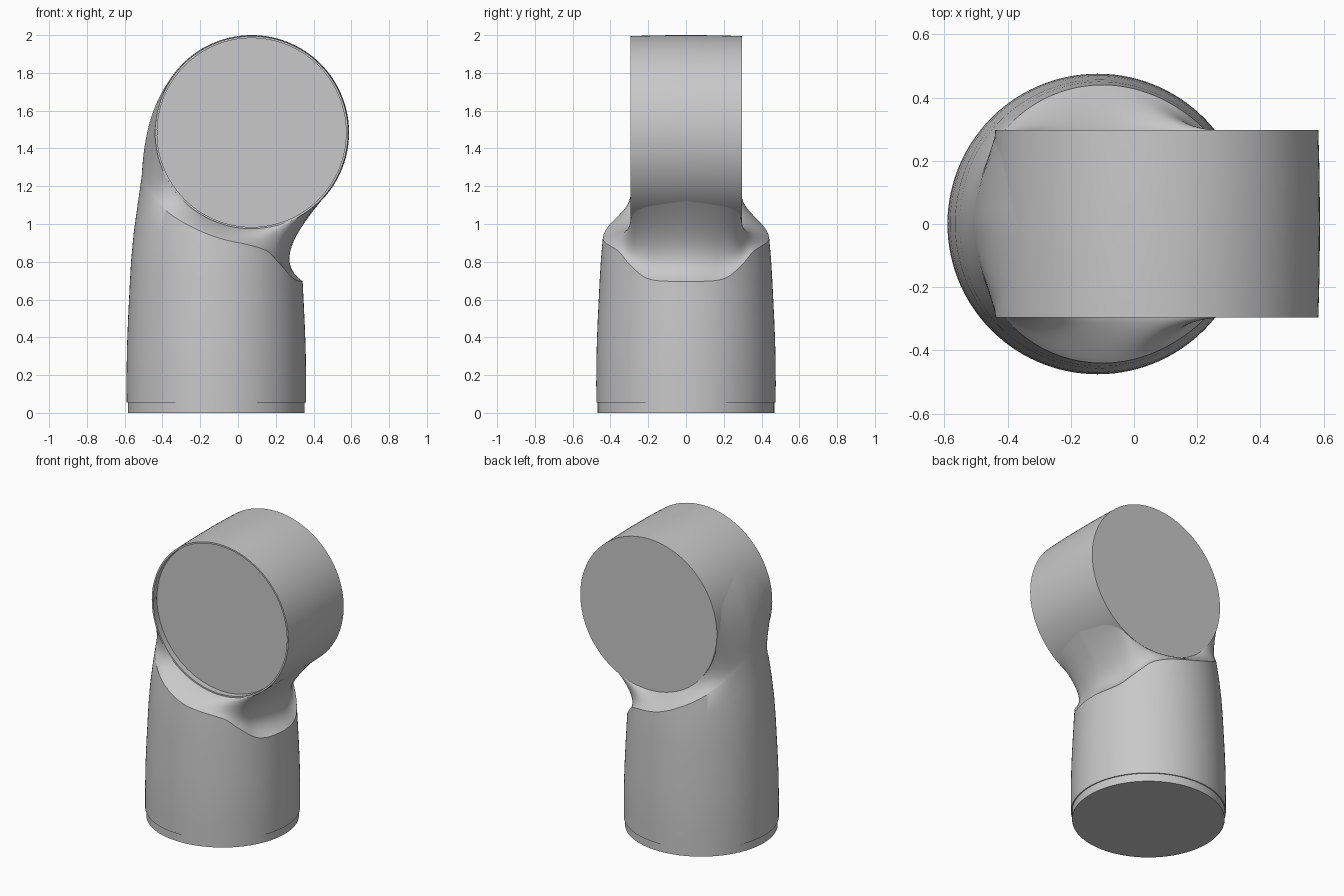
import bpy, bmesh, math
from mathutils import Vector

cube = bpy.data.objects.get("Cube")
if cube:
    bpy.data.objects.remove(cube, do_unlink=True)

grey = bpy.data.materials.new("plain grey")
grey.use_nodes = True
COLOUR = (0.58, 0.58, 0.58, 1)
grey.diffuse_color = COLOUR
grey.node_tree.nodes["Principled BSDF"].inputs["Base Color"].default_value = COLOUR


def smooth_table(rows, x):
    """Hermite interpolation of table rows keyed by their first column."""
    def slope(i, c):
        a, b = rows[max(i - 1, 0)], rows[min(i + 1, len(rows) - 1)]
        return (b[c] - a[c]) / (b[0] - a[0])
    i = 0
    while i < len(rows) - 2 and x > rows[i + 1][0]:
        i += 1
    p, q = rows[i], rows[i + 1]
    w = q[0] - p[0]
    t = (x - p[0]) / w
    s = t * t * (3 - 2 * t)
    return [p[c] * (1 - s) + q[c] * s
            + w * t * (1 - t) * ((1 - t) * slope(i, c) - t * slope(i + 1, c))
            for c in range(1, len(p))]


def loft(name, rings, caps):
    """Skin closed rings of points and cap the listed rings."""
    bm = bmesh.new()
    loops = [[bm.verts.new(p) for p in ring] for ring in rings]
    n = len(loops[0])
    for lo, hi in zip(loops, loops[1:]):
        for i in range(n):
            j = (i + 1) % n
            bm.faces.new((lo[i], lo[j], hi[j], hi[i]))
    for k in caps:
        bm.faces.new(loops[k])
    bmesh.ops.recalc_face_normals(bm, faces=bm.faces)
    mesh = bpy.data.meshes.new(name)
    bm.to_mesh(mesh)
    bm.free()
    obj = bpy.data.objects.new(name, mesh)
    bpy.context.collection.objects.link(obj)
    mesh.materials.append(grey)
    bpy.ops.object.select_all(action='DESELECT')
    obj.select_set(True)
    bpy.context.view_layer.objects.active = obj
    bpy.ops.object.shade_smooth_by_angle(angle=math.radians(30))
    return obj


SEGMENTS = 120
ANGLES = [math.tau * i / SEGMENTS for i in range(SEGMENTS)]
BASE_X = -0.115
HUB_X, HUB_Z = 0.072, 1.484

# Tapered wall: height, radius
WALL = [(0, .475), (.3, .474), (.6, .462), (.9, .443), (1.25, .395)]

# Neck: angle, shoulder height, hub angle, hub depth,
# start inset, start rise, tangent pull, outward pull
NECK = [
    (0, .695, -40, 0, .14, .10, .28, 0),
    (26, .71, -43, .19, .13, .10, .24, 0),
    (42, .79, -53, .28, .08, .06, .12, .005),
    (54, .86, -72, .29, .05, .04, .03, .02),
    (90, .93, -105, .29, .03, .025, 0, .025),
    (117, 1.02, -125, .29, .03, .03, 0, .015),
    (140, 1.12, -150, .29, .02, .04, 0, .003),
    (156, 1.20, -190, .285, .01, .08, -.08, 0),
    (168, 1.25, -214, .22, .01, .13, -.20, 0),
    (180, 1.25, -222, 0, .01, .17, -.25, 0),
]


def wall_point(angle, z, inset=0, rise=0):
    r = smooth_table(WALL, z)[0] - inset
    return Vector((BASE_X + r * math.cos(angle), r * math.sin(angle), z + rise))


def body_column(angle):
    """One vertical strip of points, from the foot up into the hub."""
    side = 1 if math.sin(angle) >= 0 else -1
    key = math.degrees(math.acos(max(-1, min(1, math.cos(angle)))))
    top, hub, depth, inset, rise, pull, out = smooth_table(NECK, key)
    hub = math.radians(hub)
    wall = [wall_point(angle, .055 + (top - .055) * k / 8) for k in range(9)]
    start = wall[-1]
    reach = .514 - .02 * depth
    end = Vector((HUB_X + reach * math.cos(hub), side * depth,
                  HUB_Z + reach * math.sin(hub)))
    first = wall_point(angle, top, inset, rise)
    second = end + Vector((pull * math.sin(hub), side * out, -pull * math.cos(hub)))
    curve = []
    for k in range(1, 17):
        t = k / 16
        u = 1 - t
        curve.append(start * u**3 + first * 3 * u * u * t
                     + second * 3 * u * t * t + end * t**3)
    foot = [wall_point(angle, 0, .007), wall_point(angle, .055, .007)]
    return foot + wall + curve


# Tapered body with its neck
columns = [body_column(a) for a in ANGLES]
loft("tapered_body", list(zip(*columns)), [0])


# Barrel hub lying along y, with a shallow recessed front
def hub_ring(r, y):
    return [(HUB_X + r * math.cos(a), y, HUB_Z + r * math.sin(a)) for a in ANGLES]


PROFILE = [(.5, -.255), (.5, -.295), (.511, -.295), (.515, -.15),
           (.516, 0), (.515, .15), (.511, .297)]
loft("barrel_hub", [hub_ring(r, y) for r, y in PROFILE], [0, -1])

# Small locating key in the hub rim
bpy.ops.mesh.primitive_cube_add(size=1, location=(HUB_X - .502, -.28, HUB_Z))
key = bpy.context.object
key.name = "locating_key"
key.scale = (.014, .028, .025)
key.data.materials.append(grey)
